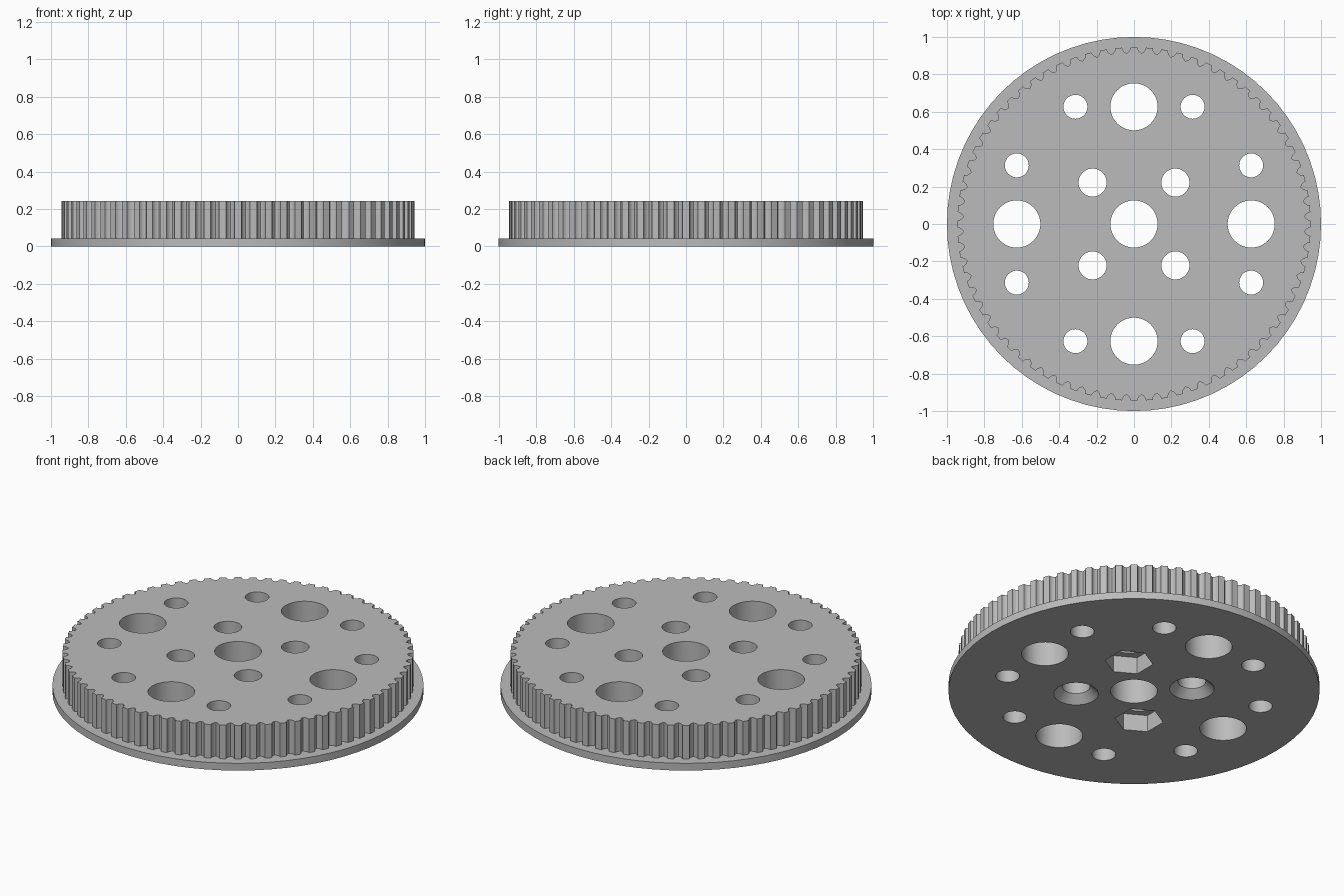
import bpy
import bmesh
from math import sin, cos, pi, radians

cube = bpy.data.objects.get("Cube")
if cube:
    bpy.data.objects.remove(cube, do_unlink=True)

HEIGHT, FLANGE = 0.243, 0.043
TEETH, TIP, GROOVE = 72, 0.945, 0.023
PITCH = 0.3133

grey = bpy.data.materials.new("grey plastic")
grey.use_nodes = True
colour = (0.5, 0.5, 0.5, 1)
grey.diffuse_color = colour
grey.node_tree.nodes["Principled BSDF"].inputs["Base Color"].default_value = colour


def circle(r, sides, x=0, y=0, phase=0):
    return [(x + r * cos(phase + 2 * pi * i / sides),
             y + r * sin(phase + 2 * pi * i / sides)) for i in range(sides)]


def loft(bm, *levels):
    """Closed solid through (outline, z) levels, listed from the bottom up."""
    rings = [[bm.verts.new((x, y, z)) for x, y in pts] for pts, z in levels]
    n = len(rings[0])
    for low, high in zip(rings, rings[1:]):
        for i in range(n):
            j = (i + 1) % n
            bm.faces.new((low[i], low[j], high[j], high[i]))
    bm.faces.new(rings[0][::-1])
    bm.faces.new(rings[-1])


def make(name, bm):
    bmesh.ops.recalc_face_normals(bm, faces=bm.faces)
    mesh = bpy.data.meshes.new(name)
    bm.to_mesh(mesh)
    bm.free()
    mesh.materials.append(grey)
    obj = bpy.data.objects.new(name, mesh)
    bpy.context.collection.objects.link(obj)
    return obj


def combine(target, other, operation):
    mod = target.modifiers.new(operation, "BOOLEAN")
    mod.operation, mod.object, mod.solver = operation, other, "EXACT"
    bpy.context.view_layer.objects.active = target
    bpy.ops.object.modifier_apply(modifier=mod.name)
    bpy.data.objects.remove(other, do_unlink=True)


# Flange disc
bm = bmesh.new()
loft(bm, (circle(1, 72), 0), (circle(1, 72), FLANGE))
pulley = make("belt_pulley", bm)

# Toothed drum: round grooves between flat-topped teeth
outline = []
for t in range(TEETH):
    mid = 2 * pi * (t + 0.5) / TEETH
    for k in range(9):
        a = pi * k / 8
        r = TIP - 0.008 * (1 - abs(cos(a))) - GROOVE * sin(a)
        side = -cos(a) * GROOVE / TIP
        outline.append((r * cos(mid + side), r * sin(mid + side)))
bm = bmesh.new()
loft(bm, (outline, FLANGE / 2), (outline, HEIGHT))
combine(pulley, make("toothed_drum", bm), "UNION")

# Through holes: centre bore, four large, eight small, two countersunk, two bolt holes
bm = bmesh.new()
spots = [(0, 0, 0.126)]
for s in (-1, 1):
    spots += [(2 * s * PITCH, 0, 0.126), (0, 2 * s * PITCH, 0.126)]
    for t in (-1, 1):
        spots += [(s * PITCH, 2 * t * PITCH, 0.064), (2 * s * PITCH, t * PITCH, 0.064)]
        spots.append((s * PITCH / 2 ** 0.5, t * PITCH / 2 ** 0.5, 0.075))
for x, y, r in spots:
    ring = circle(r, 48, x, y)
    loft(bm, (ring, -0.1), (ring, HEIGHT + 0.1))
combine(pulley, make("hole_cutter", bm), "DIFFERENCE")

# Underside pockets: hexagonal nut recesses and conical countersinks
bm = bmesh.new()
d = PITCH / 2 ** 0.5
for s in (-1, 1):
    nut = circle(0.131, 6, s * d, s * d, radians(30))
    loft(bm, (nut, -0.05), (nut, 0.1))
    loft(bm, (circle(0.17, 48, s * d, -s * d), -0.05),
         (circle(0.12, 48, s * d, -s * d), 0),
         (circle(0.07, 48, s * d, -s * d), 0.05))
combine(pulley, make("pocket_cutter", bm), "DIFFERENCE")

# Smooth round walls, crisp rims
bpy.ops.object.select_all(action="DESELECT")
pulley.select_set(True)
bpy.context.view_layer.objects.active = pulley
bpy.ops.object.shade_smooth_by_angle(angle=radians(30))
